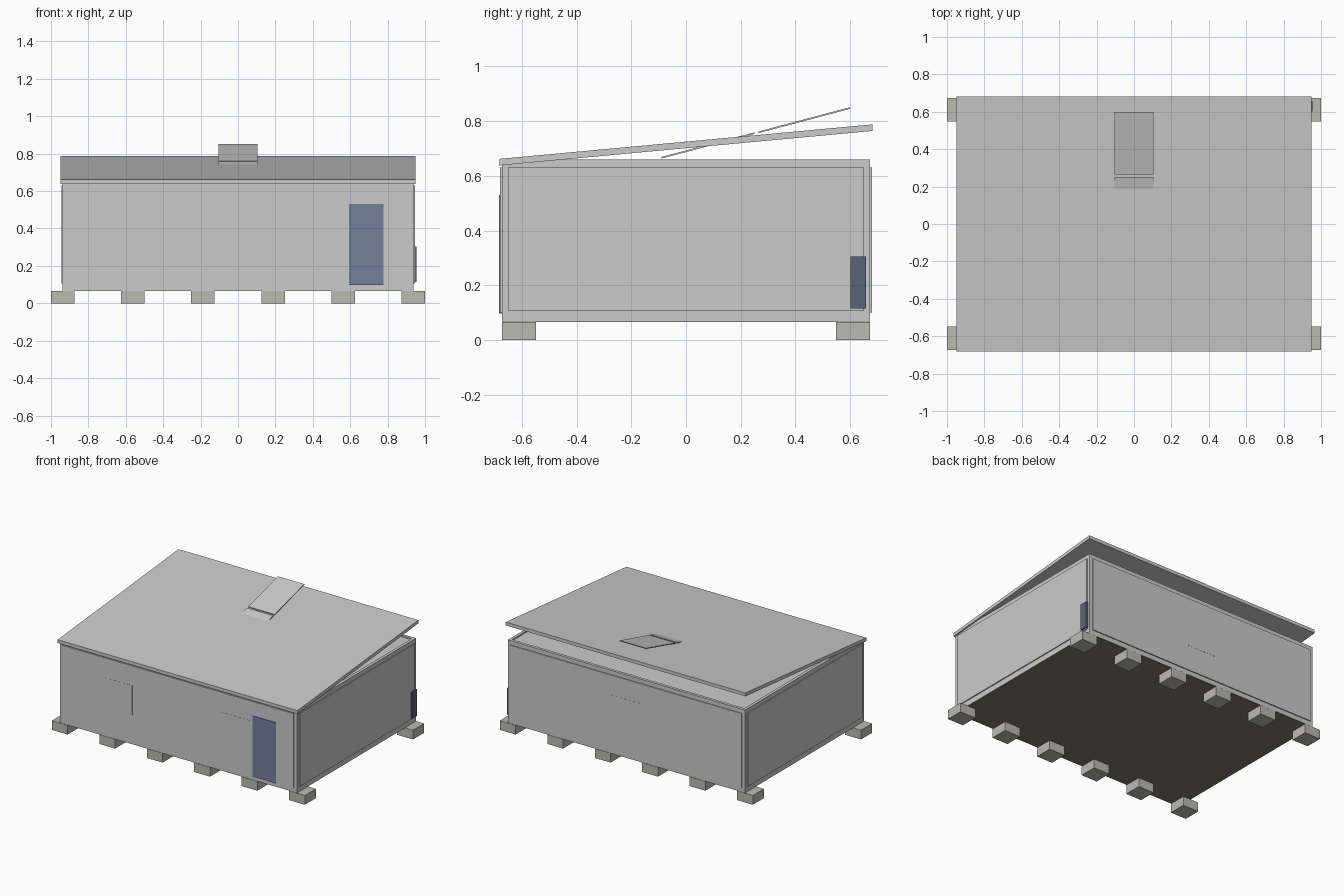
import bpy
import math

if "Cube" in bpy.data.objects:
    bpy.data.objects.remove(bpy.data.objects["Cube"])


def material(name, rgb):
    m = bpy.data.materials.new(name)
    m.diffuse_color = (*rgb, 1)
    m.use_nodes = True
    m.node_tree.nodes["Principled BSDF"].inputs["Base Color"].default_value = m.diffuse_color
    return m


concrete = material("concrete", (0.50, 0.49, 0.45))
timber = material("floor_timber", (0.22, 0.20, 0.15))
blue = material("door_blue", (0.17, 0.21, 0.33))
dark = material("unit_dark", (0.10, 0.13, 0.18))


def box(name, x, y, z, mat=None):
    """Box from (min, max) pairs."""
    bpy.ops.mesh.primitive_cube_add(size=1)
    o = bpy.context.object
    o.name = name
    o.scale = (x[1] - x[0], y[1] - y[0], z[1] - z[0])
    o.location = (sum(x) / 2, sum(y) / 2, sum(z) / 2)
    bpy.ops.object.transform_apply(location=True, rotation=True, scale=True)
    if mat:
        o.data.materials.append(mat)
    return o


def sloped_slab(name, half_w, a, b, thick):
    """Slab whose top runs from a=(y, z) to b=(y, z), cut plumb at its ends."""
    verts = [(sx * half_w, y, z - d) for sx in (-1, 1)
             for (y, z), d in ((a, 0), (b, 0), (b, thick), (a, thick))]
    faces = [(0, 1, 2, 3), (7, 6, 5, 4)]
    faces += [(i, i + 4, (i + 1) % 4 + 4, (i + 1) % 4) for i in range(4)]
    me = bpy.data.meshes.new(name)
    me.from_pydata(verts, [], faces)
    o = bpy.data.objects.new(name, me)
    bpy.context.collection.objects.link(o)
    return o


# Footing blocks along the front and back
for i in range(6):
    cx = -0.9375 + i * 0.375
    for side, y in (("front", (-0.673, -0.548)), ("back", (0.548, 0.673))):
        box(f"{side}_footing_{i + 1}", (cx - 0.0625, cx + 0.0625), y, (0, 0.066), concrete)

# Floor and cabin body
box("floor", (-0.935, 0.935), (-0.668, 0.668), (0.065, 0.075), timber)
box("cabin_body", (-0.938, 0.938), (-0.672, 0.672), (0.067, 0.65))

# Raised rim around the flat ceiling deck
for s in (-1, 1):
    ys = sorted((s * 0.652, s * 0.672))
    xs = sorted((s * 0.918, s * 0.938))
    box("rim_long", (-0.938, 0.938), ys, (0.65, 0.66))
    box("rim_short", xs, (-0.652, 0.652), (0.65, 0.66))

# Wall cladding panels standing slightly proud of the frame
for s in (-1, 1):
    box("long_wall_panel", (-0.915, 0.915), sorted((s * 0.67, s * 0.679)), (0.10, 0.63))
    box("end_wall_panel", sorted((s * 0.936, s * 0.945)), (-0.65, 0.65), (0.107, 0.63))

# Windows almost flush with the cladding
for name, x, s in (("front_window_left", (-0.58, -0.36), -1),
                   ("front_window_right", (0.34, 0.58), -1),
                   ("back_window", (-0.12, 0.13), 1)):
    box(name, x, sorted((s * 0.675, s * 0.680)), (0.28, 0.49))

# Door and wall-mounted service unit
box("door", (0.593, 0.777), (-0.683, -0.672), (0.097, 0.53), blue)
box("service_unit", (0.94, 0.955), (0.602, 0.657), (0.115, 0.305), dark)

# Sloping roof
sloped_slab("roof", 0.948, (-0.682, 0.662), (0.682, 0.788), 0.024)

# Two tilted solar panels, the lower one passing through the roof
sloped_slab("solar_panel_upper", 0.104, (0.265, 0.762), (0.60, 0.851), 0.006)
sloped_slab("solar_panel_lower", 0.104, (-0.09, 0.669), (0.25, 0.759), 0.006)
